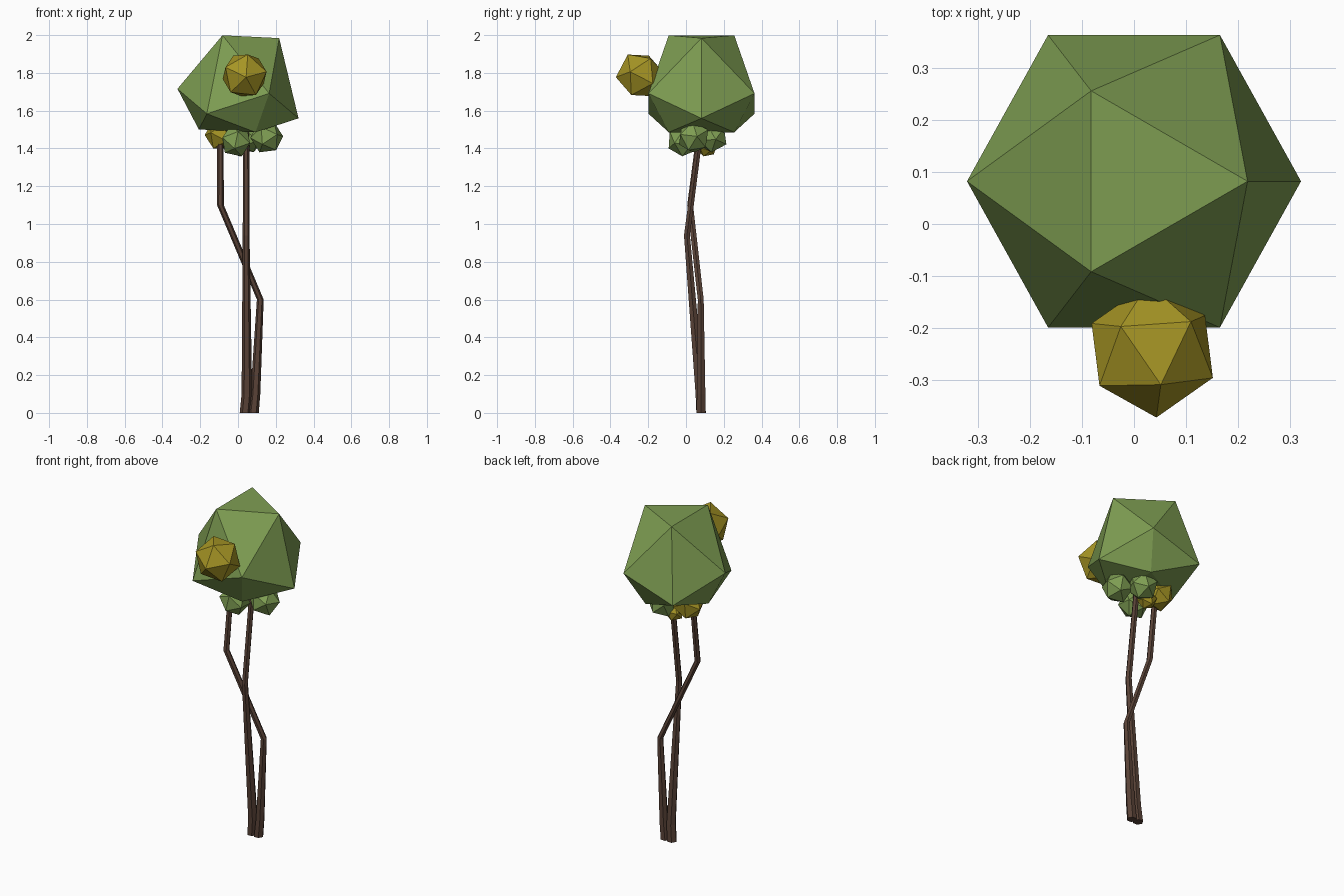
import bpy, bmesh
from math import sin, cos, pi, radians
from mathutils import Vector, Euler

if "Cube" in bpy.data.objects:
    bpy.data.objects.remove(bpy.data.objects["Cube"])


def material(name, rgb):
    m = bpy.data.materials.new(name)
    m.diffuse_color = (*rgb, 1)
    m.use_nodes = True
    m.node_tree.nodes["Principled BSDF"].inputs["Base Color"].default_value = m.diffuse_color
    return m


GREEN = material("leaf green", (0.21, 0.34, 0.085))
YELLOW = material("mustard yellow", (0.38, 0.30, 0.018))
BROWN = material("bark brown", (0.10, 0.055, 0.038))


def finish(name, bm, mat):
    bmesh.ops.recalc_face_normals(bm, faces=bm.faces[:])
    me = bpy.data.meshes.new(name)
    bm.to_mesh(me)
    bm.free()
    me.materials.append(mat)
    ob = bpy.data.objects.new(name, me)
    bpy.context.collection.objects.link(ob)
    return ob


def clump(name, centre, r, mat, turn=0, tilt=(0, 0), heights=None):
    """Twenty-sided leaf clump standing on a face: four rings of three points."""
    heights = heights or [k * r for k in (0.795, 0.188, -0.188, -0.795)]
    radii = [k * r for k in (0.607, 0.982, 0.982, 0.607)]
    rot = Euler((tilt[0], tilt[1], 0)).to_matrix()
    bm = bmesh.new()
    for rad, h, off in zip(radii, heights, (0, 60, 0, 60)):
        for i in range(3):
            a = radians(turn + off + 120 * i)
            bm.verts.new(Vector(centre) + rot @ Vector((rad * cos(a), rad * sin(a), h)))
    bmesh.ops.convex_hull(bm, input=bm.verts[:])
    return finish(name, bm, mat)


def trunk(name, path, sides=6):
    """Tapered tube through (x, y, z, radius) points."""
    bm = bmesh.new()
    rings = []
    for x, y, z, r in path:
        rings.append([bm.verts.new((x + r * cos(2 * pi * i / sides),
                                    y + r * sin(2 * pi * i / sides), z))
                      for i in range(sides)])
    for lo, hi in zip(rings, rings[1:]):
        for i in range(sides):
            j = (i + 1) % sides
            bm.faces.new((lo[i], lo[j], hi[j], hi[i]))
    bm.faces.new(rings[0][::-1])
    bm.faces.new(rings[-1])
    return finish(name, bm, BROWN)


# Two crossing trunks
trunk("straight_trunk", [(0.038, 0.08, 0, 0.029), (0.047, 0.075, 0.1, 0.028),
                         (0.043, 0.005, 0.94, 0.018), (0.043, 0.065, 1.40, 0.017),
                         (0.043, 0.075, 1.50, 0.016)])
trunk("bent_trunk", [(0.082, 0.08, 0, 0.028), (0.092, 0.08, 0.1, 0.026),
                     (0.118, 0.078, 0.6, 0.018), (-0.093, 0.022, 1.1, 0.018),
                     (-0.093, 0.06, 1.40, 0.017), (-0.093, 0.07, 1.50, 0.016)])

# Main crown, tall above and flattened below
clump("crown", (0, 0.082, 1.6375), 0.33, GREEN, tilt=(0, 0.05),
      heights=(0.357, 0.062, -0.062, -0.147))

# Yellow clump on the front of the crown
clump("front_clump", (0.035, -0.243, 1.787), 0.129, YELLOW, turn=-86, tilt=(-0.12, 0.1))

# Small clumps under the crown
clump("front_under_clump", (-0.01, -0.015, 1.44), 0.087, GREEN, 30, (0.3, 0.2))
clump("right_under_clump", (0.152, 0.04, 1.46), 0.089, GREEN, 10, (0.2, -0.2))
clump("back_under_clump", (0.055, 0.14, 1.46), 0.085, GREEN, 70, (-0.2, 0.3))
clump("left_under_clump", (-0.088, 0.10, 1.475), 0.09, YELLOW, 50, (0.2, 0.1))
clump("tiny_under_clump", (0.0, 0.11, 1.41), 0.056, YELLOW, 20, (0.1, 0.3))
